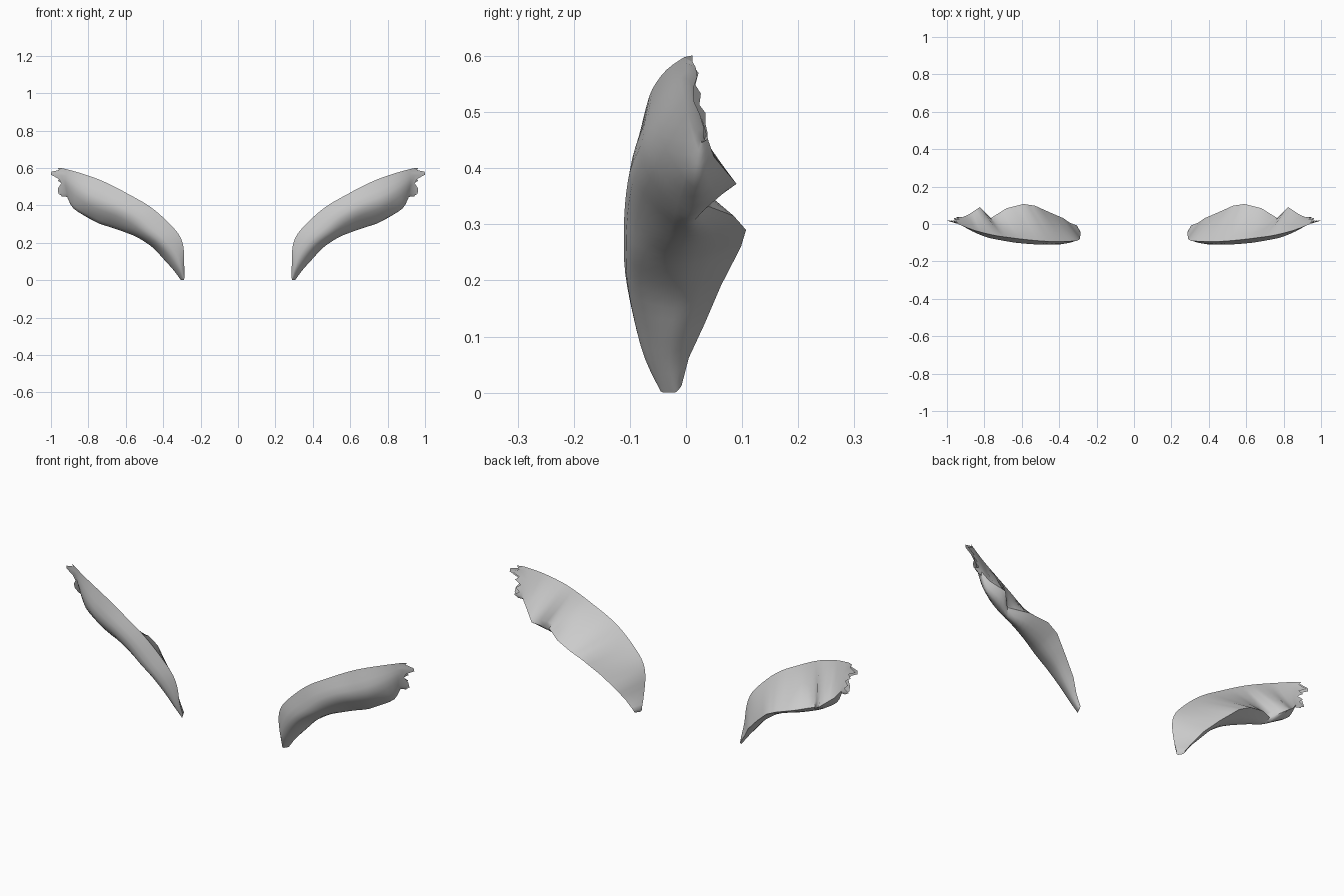
import bpy, bmesh, math
from mathutils import Vector

if "Cube" in bpy.data.objects:
    bpy.data.objects.remove(bpy.data.objects["Cube"])

grey = bpy.data.materials.new("plain_grey")
grey.diffuse_color = (0.6, 0.6, 0.6, 1)
grey.use_nodes = True
grey.node_tree.nodes["Principled BSDF"].inputs["Base Color"].default_value = grey.diffuse_color

# Stations along one sleeve: crest, front bulge, lower hem, back hump
STATIONS = [
    ((.285, -.045, .02), (.29, -.045, .002), (.305, -.02, 0), (.305, -.008, .012)),
    ((.288, -.068, .09), (.31, -.073, .06), (.345, -.03, .055), (.34, .005, .062)),
    ((.292, -.083, .18), (.345, -.091, .125), (.395, -.025, .11), (.38, .032, .12)),
    ((.32, -.091, .25), (.41, -.105, .2), (.45, -.02, .17), (.45, .062, .19)),
    ((.40, -.094, .335), (.485, -.107, .26), (.53, -.015, .225), (.53, .098, .26)),
    ((.48, -.092, .40), (.555, -.104, .32), (.60, -.01, .255), (.59, .107, .29)),
    ((.58, -.083, .457), (.645, -.096, .37), (.67, 0, .28), (.68, .085, .315)),
    ((.67, -.072, .505), (.725, -.083, .4), (.74, 0, .305), (.765, .032, .335)),
    ((.75, -.06, .541), (.795, -.067, .43), (.80, .01, .335), (.825, .09, .372)),
    ((.85, -.035, .575), (.87, -.035, .48), (.88, .015, .385), (.885, .05, .42)),
    ((.935, -.003, .598), (.94, .008, .54), (.915, .025, .45), (.918, .036, .46)),
]


def spline(a, b, c, d, t):
    return 0.5 * (2 * b + (c - a) * t + (2 * a - 5 * b + 4 * c - d) * t * t
                  + (3 * b - a - 3 * c + d) * t ** 3)


def section(c, f, l, h, wrinkle):
    """Closed lens: rounded front and underside, nearly flat upper sheet."""
    ring = []
    pts = [c + (c - f) * .3, c, f, l, h, h + (h - l) * .3]
    for k in range(3):
        ring += [spline(*pts[k:k + 4], i / 4) for i in range(4)]
    for i in range(8):
        t = i / 8
        p = h.lerp(c, t)
        ring.append(p + Vector((0, wrinkle * math.sin(math.pi * t), 0)))
    return ring


# Rings lofted along the sleeve
SUB = 3
n = len(STATIONS)
st = [[Vector(p) for p in s] for s in STATIONS]
rings = []
for i in range((n - 1) * SUB + 1):
    k = min(i // SUB, n - 2)
    t = i / SUB - k
    idx = [max(k - 1, 0), k, k + 1, min(k + 2, n - 1)]
    c, f, l = [spline(*[st[j][m] for j in idx], t) for m in range(3)]
    h = st[k][3].lerp(st[k + 1][3], t)
    wr = (.006 if i % 2 else -.006) if 7 <= k < 9 else 0.0
    rings.append(section(c, f, l, h, wr))

# Ragged cuff: both layers share tooth lengths that depend on height only
TEETH = [(.44, .03), (.465, .045), (.475, .015), (.495, .035), (.505, .01),
         (.53, .04), (.545, .02), (.57, .062), (.58, .02), (.60, .03)]
fringe = []
for p in rings[-1]:
    reach = min(TEETH, key=lambda tooth: abs(tooth[0] - p.z))[1]
    q = p + Vector((.95, .25, .1)) * reach
    q.z = min(q.z, .602)
    q.y = max(min(q.y, .038), .012)
    fringe.append(q)
rings.append(fringe)


def build_sleeve(name, side):
    bm = bmesh.new()
    grid = [[bm.verts.new((p.x * side, p.y, max(p.z, 0))) for p in r] for r in rings]
    m = len(grid[0])
    for a, b in zip(grid, grid[1:]):
        for j in range(m):
            bm.faces.new((a[j], a[(j + 1) % m], b[(j + 1) % m], b[j]))
    bm.faces.new(grid[0])
    bmesh.ops.recalc_face_normals(bm, faces=bm.faces)
    me = bpy.data.meshes.new(name)
    bm.to_mesh(me)
    bm.free()
    me.materials.append(grey)
    ob = bpy.data.objects.new(name, me)
    bpy.context.collection.objects.link(ob)
    bpy.ops.object.select_all(action='DESELECT')
    ob.select_set(True)
    bpy.context.view_layer.objects.active = ob
    bpy.ops.object.shade_smooth_by_angle(angle=math.radians(50))


# Mirrored pair
build_sleeve("right_sleeve", 1)
build_sleeve("left_sleeve", -1)
